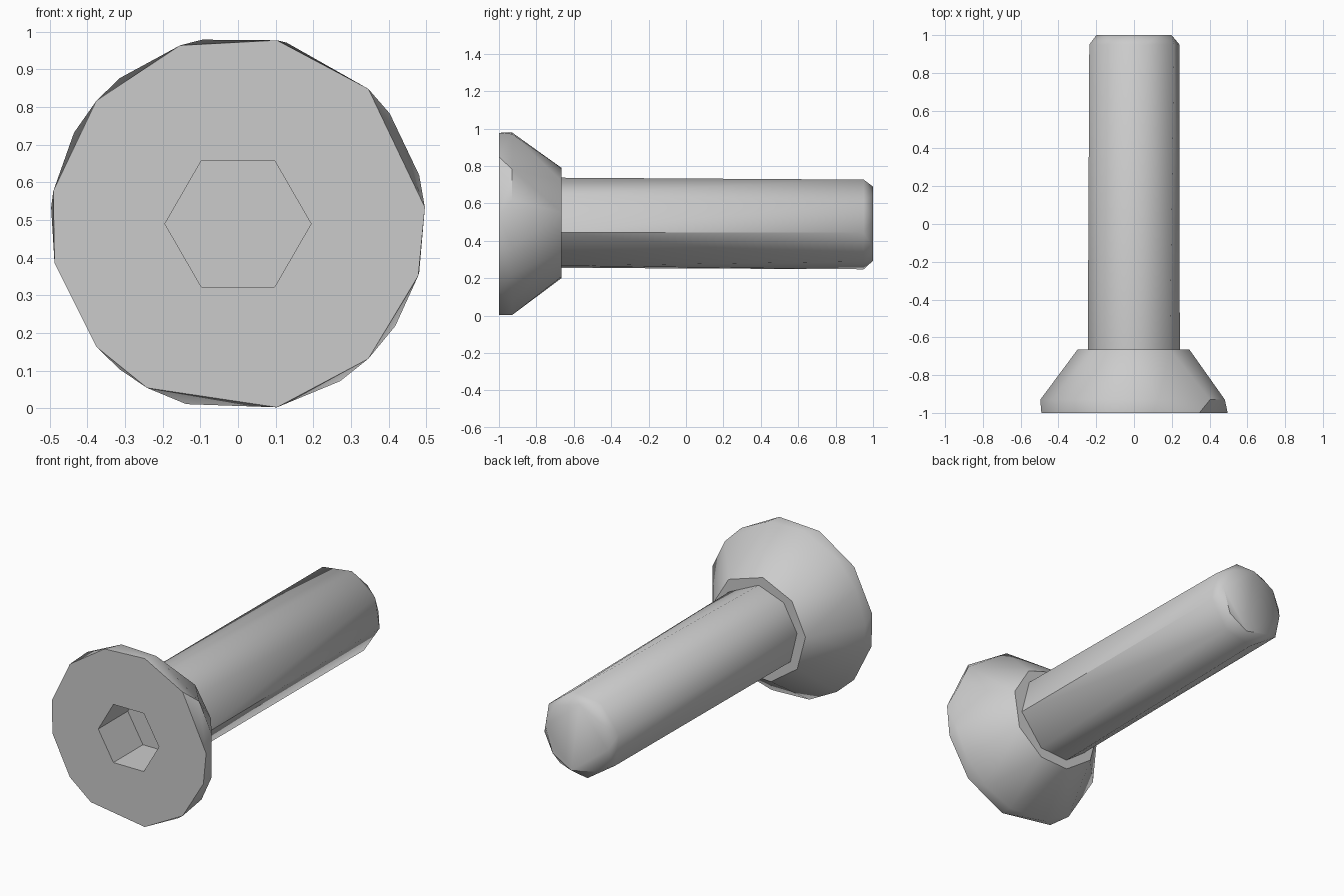
import bpy, bmesh
from math import cos, sin, radians

cube = bpy.data.objects.get("Cube")
if cube:
    bpy.data.objects.remove(cube, do_unlink=True)

AXIS_Z = 0.49  # height of the bolt's centre line

steel = bpy.data.materials.new("grey steel")
steel.use_nodes = True
colour = (0.6, 0.6, 0.6, 1)
steel.diffuse_color = colour
steel.node_tree.nodes["Principled BSDF"].inputs["Base Color"].default_value = colour


def hull_part(name, rings):
    """Solid hull round rings given as (y, radius, angles in degrees)."""
    bm = bmesh.new()
    for y, radius, angles in rings:
        for a in map(radians, angles):
            bm.verts.new((radius * cos(a), y, AXIS_Z + radius * sin(a)))
    bmesh.ops.convex_hull(bm, input=bm.verts)
    loose = [v for v in bm.verts if not v.link_faces]
    bmesh.ops.delete(bm, geom=loose, context='VERTS')
    bmesh.ops.dissolve_limit(bm, angle_limit=radians(0.5),
                             verts=bm.verts, edges=bm.edges)
    bmesh.ops.recalc_face_normals(bm, faces=bm.faces)
    mesh = bpy.data.meshes.new(name)
    bm.to_mesh(mesh)
    bm.free()
    mesh.materials.append(steel)
    obj = bpy.data.objects.new(name, mesh)
    bpy.context.collection.objects.link(obj)
    return obj


def activate(obj):
    bpy.ops.object.select_all(action='DESELECT')
    obj.select_set(True)
    bpy.context.view_layer.objects.active = obj


# Countersunk head: flat face, short uneven rim, cone down to the neck
face_angles = (5, 46, 78, 108, 139, 170, 192, 221, 241, 282, 314, 344)
rim_angles = (15, 36, 75, 101, 129, 151, 175, 192, 231, 254, 282, 303, 327, 345)
neck_angles = (12, 50, 95, 135, 175, 215, 255, 290, 330)
head = hull_part("head", [(-1, 0.498, face_angles),
                          (-0.93, 0.498, rim_angles),
                          (-0.665, 0.3, neck_angles)])

# Hexagonal drive socket cut into the head
socket = hull_part("socket_cutter", [(y, 0.194, range(0, 360, 60))
                                     for y in (-1.1, -0.73)])
socket.hide_render = True
cut = head.modifiers.new("socket", 'BOOLEAN')
cut.operation = 'DIFFERENCE'
cut.solver = 'EXACT'
cut.object = socket
activate(head)
bpy.ops.object.modifier_apply(modifier=cut.name)
bpy.data.objects.remove(socket, do_unlink=True)

# Shank: slightly twisted facets with a chamfered tip
start_angles = (-11, 40, 90, 130, 172, 215, 252, 295)
end_angles = (-11, 30, 75, 120, 165, 210, 262, 305)
tip_angles = (5, 50, 95, 140, 185, 235, 280, 320)
shank = hull_part("shank", [(-0.68, 0.247, start_angles),
                            (0.95, 0.245, end_angles),
                            (1, 0.2, tip_angles)])

# Soft shading with crisp edges
for part in (head, shank):
    activate(part)
    bpy.ops.object.shade_smooth_by_angle(angle=radians(40))
